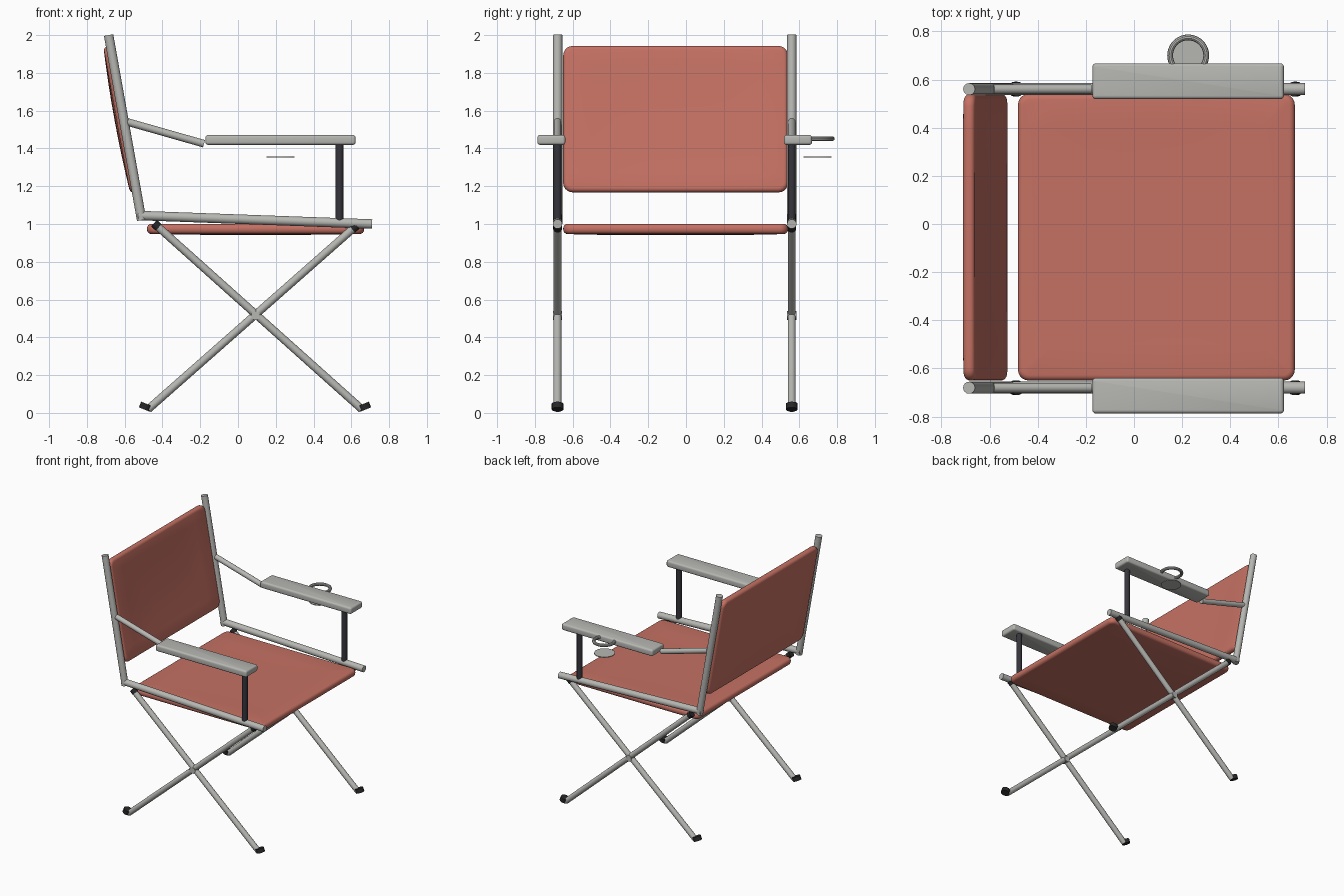
import bpy, bmesh, math
from mathutils import Vector, Matrix

cube = bpy.data.objects.get("Cube")
if cube:
    bpy.data.objects.remove(cube, do_unlink=True)


def material(name, rgb):
    m = bpy.data.materials.new(name)
    m.use_nodes = True
    m.diffuse_color = (*rgb, 1)
    m.node_tree.nodes["Principled BSDF"].inputs["Base Color"].default_value = (*rgb, 1)
    return m


METAL = material("brushed metal grey", (0.47, 0.47, 0.45))
FABRIC = material("faded red fabric", (0.56, 0.165, 0.125))
DARK = material("dark strut", (0.035, 0.035, 0.045))
RUBBER = material("black rubber", (0.02, 0.02, 0.022))
MID_Y, HALF = -0.06, 0.62      # centre plane and half spacing of the side frames


def finish(bm, name, mat):
    bmesh.ops.recalc_face_normals(bm, faces=bm.faces)
    me = bpy.data.meshes.new(name)
    bm.to_mesh(me)
    bm.free()
    me.materials.append(mat)
    ob = bpy.data.objects.new(name, me)
    bpy.context.collection.objects.link(ob)
    bpy.ops.object.select_all(action='DESELECT')
    ob.select_set(True)
    bpy.context.view_layer.objects.active = ob
    bpy.ops.object.shade_smooth_by_angle(angle=math.radians(40))
    return ob


def rod(name, a, b, r, mat, sides=16):
    a, b = Vector(a), Vector(b)
    d = b - a
    bm = bmesh.new()
    turn = Matrix.Translation((a + b) / 2) @ d.to_track_quat('Z', 'Y').to_matrix().to_4x4()
    bmesh.ops.create_cone(bm, cap_ends=True, segments=sides, radius1=r, radius2=r,
                          depth=d.length, matrix=turn)
    return finish(bm, name, mat)


def slab(size, corner, rim):
    """Flat panel with rounded corners and a rounded rim."""
    bm = bmesh.new()
    bmesh.ops.create_cube(bm, size=1, matrix=Matrix.Diagonal((*size, 1)))
    upright = [e for e in bm.edges if abs(e.verts[0].co.z - e.verts[1].co.z) > size[2] / 2]
    bmesh.ops.bevel(bm, geom=upright, offset=corner, segments=5, profile=0.5, affect='EDGES')
    bm.normal_update()
    rims = [e for e in bm.edges if any(abs(f.normal.z) > 0.9 for f in e.link_faces)]
    bmesh.ops.bevel(bm, geom=rims, offset=rim, segments=4, profile=0.5, affect='EDGES')
    return bm


def sag(bm, size, depth):
    """Cut the panel into strips and bow it along its local z."""
    for axis in (0, 1):
        for i in range(1, 8):
            co, no = Vector(), Vector()
            co[axis] = (i / 8 - 0.5) * size[axis]
            no[axis] = 1
            bmesh.ops.bisect_plane(bm, geom=bm.verts[:] + bm.edges[:] + bm.faces[:],
                                   plane_co=co, plane_no=no)
    for v in bm.verts:
        u, w = 2 * v.co.x / size[0], 2 * v.co.y / size[1]
        v.co.z += depth * max(0, 1 - u * u) * max(0, 1 - w ** 4)


# Seat cushion
size = (1.15, 1.19, 0.053)
bm = slab(size, 0.045, 0.023)
sag(bm, size, -0.006)
bm.transform(Matrix.Translation((0.093, -0.055, 0.974)))
finish(bm, "seat", FABRIC)

# Backrest panel, leaning with the posts
low, high = Vector((-0.546, MID_Y + 0.005, 1.168)), Vector((-0.688, MID_Y + 0.005, 1.942))
size = ((high - low).length, 1.19, 0.05)
bm = slab(size, 0.05, 0.022)
sag(bm, size, 0.012)
up = (high - low).normalized()
side = Vector((0, 1, 0))
axes = Matrix((up, side, up.cross(side))).transposed().to_4x4()
bm.transform(Matrix.Translation((low + high) / 2) @ axes)
finish(bm, "backrest", FABRIC)

for label, s in (("left", 1), ("right", -1)):
    y = MID_Y + s * HALF
    # Tubular side frame
    rod(label + "_back_post", (-0.51, y, 1.02), (-0.685, y, 2.0), 0.025, METAL)
    rod(label + "_seat_rail", (-0.53, y, 1.045), (0.71, y, 1.0), 0.025, METAL)
    rod(label + "_rear_to_front_leg", (-0.475, y, 0.02), (0.62, y, 0.985), 0.021, METAL)
    rod(label + "_front_to_rear_leg", (0.655, y, 0.02), (-0.435, y, 0.995), 0.021, METAL)
    rod(label + "_leg_pivot", (0.093, y - 0.024, 0.515), (0.093, y + 0.024, 0.515), 0.024, METAL)
    # Rubber feet and small dark caps on the upper leg ends
    for end, x, tilt in (("rear", -0.488, 0.008), ("front", 0.668, -0.008)):
        rod(f"{label}_{end}_foot", (x - tilt, y, 0.018), (x + tilt / 2, y, 0.048), 0.031, RUBBER)
    rod(label + "_front_leg_cap", (0.605, y, 0.972), (0.628, y, 0.992), 0.023, RUBBER)
    rod(label + "_rear_leg_cap", (-0.42, y, 0.982), (-0.445, y, 1.004), 0.023, RUBBER)
    # Armrest with its link bar and strut
    rod(label + "_arm_link", (-0.585, y, 1.54), (-0.18, y, 1.425), 0.02, METAL)
    rod(label + "_arm_strut", (0.537, y, 1.01), (0.537, y, 1.43), 0.021, DARK, 12)
    bm = slab((0.795, 0.148, 0.052), 0.014, 0.014)
    bm.transform(Matrix.Translation((0.225, MID_Y + s * 0.653, 1.445)))
    finish(bm, label + "_armrest", METAL)

# Cup holder: ring at armrest height and a thin disc below it
bpy.ops.mesh.primitive_torus_add(location=(0.225, 0.7, 1.452), major_radius=0.075,
                                 minor_radius=0.012, major_segments=40, minor_segments=10)
ring = bpy.context.object
ring.name = "cup_ring"
ring.data.materials.append(METAL)
bpy.ops.object.shade_smooth_by_angle()
rod("cup_base", (0.225, 0.695, 1.352), (0.225, 0.695, 1.358), 0.074, METAL, 40)
